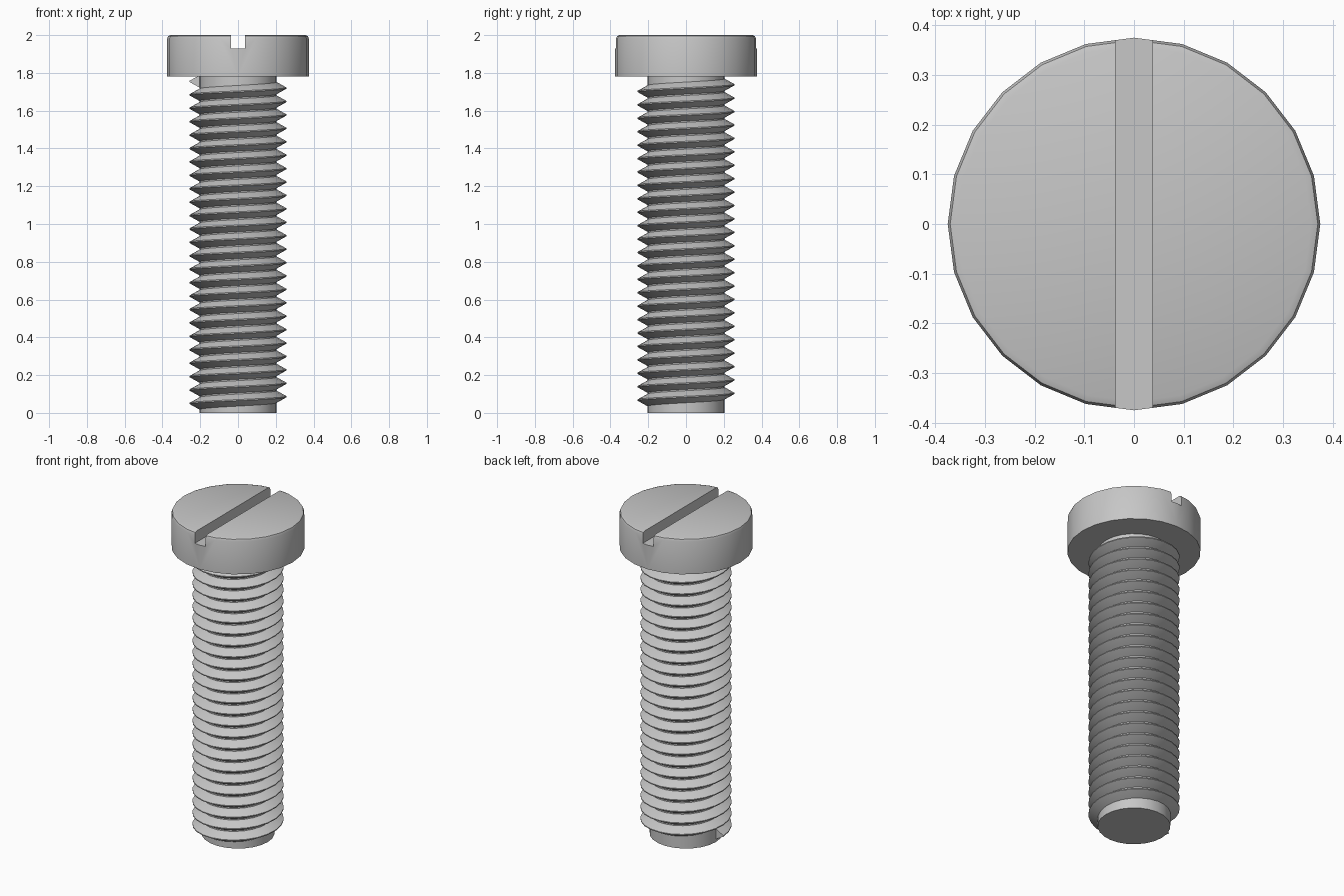
import bpy, bmesh
from math import cos, sin, pi, tau, radians

cube = bpy.data.objects.get("Cube")
if cube:
    bpy.data.objects.remove(cube, do_unlink=True)

SIDES = 24
CORE_R, CREST_R, HEAD_R = 0.205, 0.257, 0.375
HEAD_Z, TOP = 1.78, 2.0

steel = bpy.data.materials.new("grey steel")
steel.use_nodes = True
colour = (0.57, 0.57, 0.57, 1)
steel.diffuse_color = colour
steel.node_tree.nodes["Principled BSDF"].inputs["Base Color"].default_value = colour


def finish(name, bm):
    """Turn a bmesh into a steel object."""
    bmesh.ops.recalc_face_normals(bm, faces=bm.faces)
    mesh = bpy.data.meshes.new(name)
    bm.to_mesh(mesh)
    bm.free()
    mesh.materials.append(steel)
    obj = bpy.data.objects.new(name, mesh)
    bpy.context.collection.objects.link(obj)
    return obj


def activate(obj):
    bpy.ops.object.select_all(action="DESELECT")
    obj.select_set(True)
    bpy.context.view_layer.objects.active = obj


def smooth(obj):
    activate(obj)
    bpy.ops.object.shade_smooth_by_angle(angle=radians(30))


def loft(name, rings):
    """Skin a list of vertex rings and cap both ends."""
    bm = bmesh.new()
    loops = [[bm.verts.new(p) for p in ring] for ring in rings]
    n = len(loops[0])
    for a, b in zip(loops, loops[1:]):
        for i in range(n):
            j = (i + 1) % n
            bm.faces.new((a[i], a[j], b[j], b[i]))
    bm.faces.new(loops[0])
    bm.faces.new(loops[-1])
    return finish(name, bm)


def turned(name, profile):
    """Revolve radius and height pairs around the z axis."""
    return loft(name, [[(r * cos(tau * i / SIDES), r * sin(tau * i / SIDES), z)
                        for i in range(SIDES)] for r, z in profile])


# Shank core
shank = turned("shank", [(CORE_R, 0), (CORE_R, HEAD_Z + 0.02)])
smooth(shank)

# Helical thread: a ridge section swept up the shank, starting at -x
TURNS, START, END = 24, 0.05, 1.755
ROOT, FLAT = 0.032, 0.003
section = [(CORE_R - 0.01, -ROOT - 0.004), (CORE_R, -ROOT), (CREST_R, -FLAT),
           (CREST_R, FLAT), (CORE_R, ROOT), (CORE_R - 0.01, ROOT + 0.004)]
steps = TURNS * SIDES
rings = []
for s in range(steps + 1):
    a = pi + tau * s / SIDES
    z = START + (END - START) * s / steps
    rings.append([(r * cos(a), r * sin(a), max(z + dz, 0.005)) for r, dz in section])
thread = loft("thread", rings)
smooth(thread)

# Cheese head with a softened top rim
head = turned("head", [(HEAD_R, HEAD_Z), (HEAD_R, TOP - 0.018),
                       (HEAD_R - 0.005, TOP - 0.005), (HEAD_R - 0.018, TOP)])

# Straight driver slot running front to back
bm = bmesh.new()
bmesh.ops.create_cube(bm, size=1)
bmesh.ops.scale(bm, vec=(0.074, 1, 0.14), verts=bm.verts)
bmesh.ops.translate(bm, vec=(0, 0, TOP), verts=bm.verts)
cutter = finish("slot_cutter", bm)
cutter.hide_render = True
cut = head.modifiers.new("slot", "BOOLEAN")
cut.operation = "DIFFERENCE"
cut.solver = "EXACT"
cut.object = cutter
activate(head)
bpy.ops.object.modifier_apply(modifier=cut.name)
bpy.data.objects.remove(cutter, do_unlink=True)
smooth(head)
